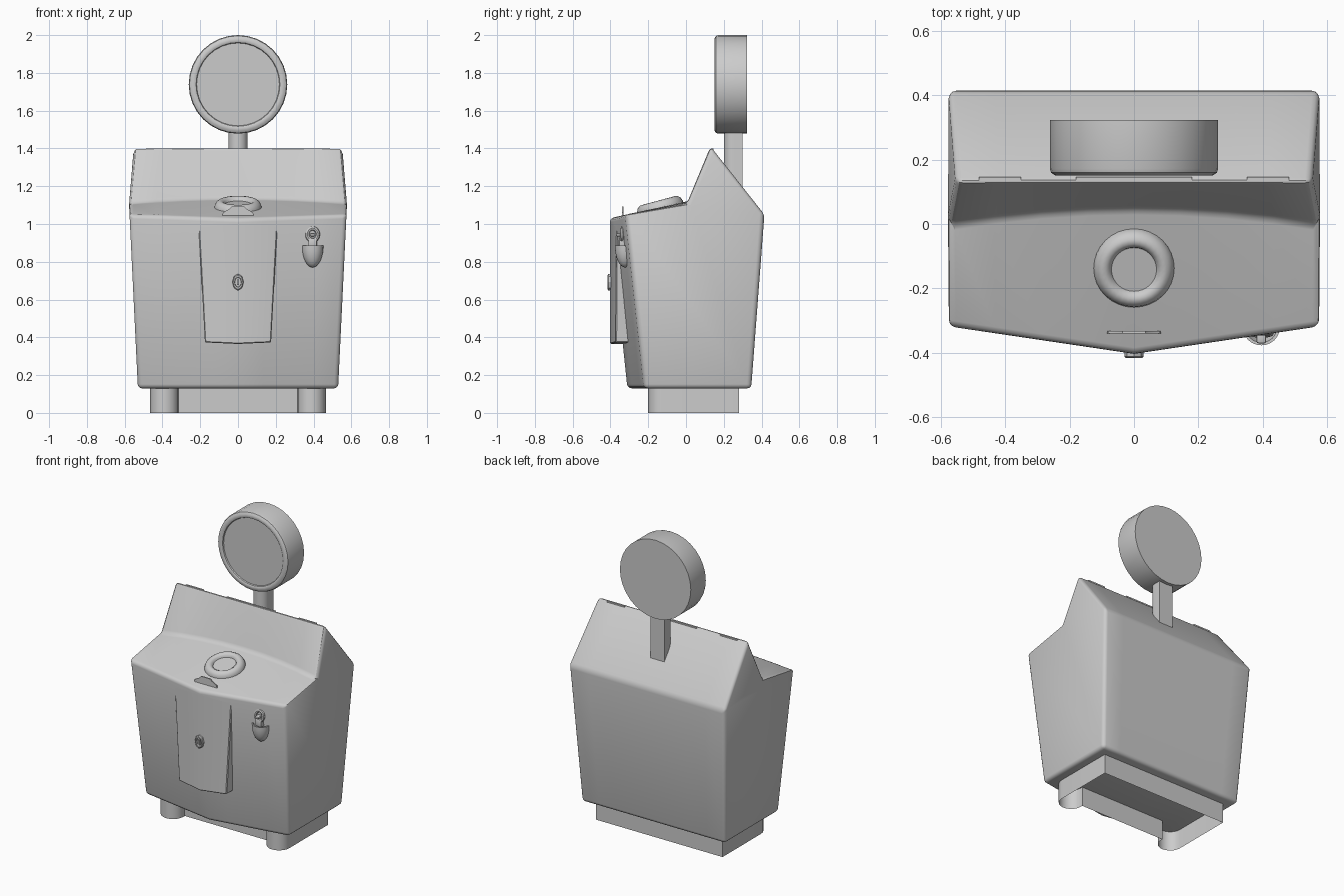
import bpy, bmesh, math
from mathutils import Matrix

cube = bpy.data.objects.get("Cube")
if cube:
    bpy.data.objects.remove(cube, do_unlink=True)

grey = bpy.data.materials.new("light_grey")
grey.use_nodes = True
grey.diffuse_color = (0.6, 0.6, 0.6, 1)
grey.node_tree.nodes["Principled BSDF"].inputs["Base Color"].default_value = (0.6, 0.6, 0.6, 1)


def finish(name, bm, bevel=0, segments=3, limit=25, angle=30):
    """Turn a bmesh into a shaded object with an optional bevel."""
    bmesh.ops.recalc_face_normals(bm, faces=bm.faces)
    mesh = bpy.data.meshes.new(name)
    bm.to_mesh(mesh)
    bm.free()
    mesh.materials.append(grey)
    ob = bpy.data.objects.new(name, mesh)
    bpy.context.collection.objects.link(ob)
    bpy.ops.object.select_all(action='DESELECT')
    ob.select_set(True)
    bpy.context.view_layer.objects.active = ob
    if bevel:
        mod = ob.modifiers.new("Bevel", 'BEVEL')
        mod.width, mod.segments = bevel, segments
        mod.limit_method, mod.angle_limit = 'ANGLE', math.radians(limit)
        bpy.ops.object.modifier_apply(modifier=mod.name)
    bpy.ops.object.shade_smooth_by_angle(angle=math.radians(angle))
    return ob


def loft(bm, sections):
    """Bridge closed sections that have equal point counts."""
    rings = [[bm.verts.new(p) for p in s] for s in sections]
    n = len(rings[0])
    for a, b in zip(rings, rings[1:]):
        for i in range(n):
            j = (i + 1) % n
            bm.faces.new((a[i], a[j], b[j], b[i]))
    return rings


def prism(outline, z0, z1, caps=True):
    bm = bmesh.new()
    rings = loft(bm, [[(x, y, z) for x, y in outline] for z in (z0, z1)])
    if caps:
        for r in rings:
            bm.faces.new(r)
    return bm


def lathe(profile, steps, matrix):
    """Spin (radius, height) points about z, then place the result."""
    bm = bmesh.new()
    verts = [bm.verts.new((r, 0, h)) for r, h in profile]
    edges = [bm.edges.new(p) for p in zip(verts, verts[1:])]
    bmesh.ops.spin(bm, geom=verts + edges, axis=(0, 0, 1), cent=(0, 0, 0),
                   steps=steps, angle=math.tau)
    bmesh.ops.remove_doubles(bm, verts=bm.verts, dist=1e-4)
    bm.transform(matrix)
    return bm


def arc(cx, cy, r, a0, a1, n):
    """Arc points, angles in degrees."""
    angles = [math.radians(a0 + (a1 - a0) * i / n) for i in range(n + 1)]
    return [(cx + r * math.cos(a), cy + r * math.sin(a)) for a in angles]


def box(bm, centre, size):
    bmesh.ops.create_cube(bm, size=1, matrix=Matrix.Translation(centre)
                          @ Matrix.Diagonal((*size, 1)))


# Cabinet: gabled profile swept across the width, front bowed to a centre crease
def body_section(f):
    a = abs(f)
    pts = [(-0.31 + 0.09 * a, 0.13), (0.345, 0.13), (0.415, 1.05), (0.13, 1.41),
           (0.05 - 0.05 * f * f, 1.13 - 0.025 * f * f), (-0.405 + 0.085 * a, 1.03 + 0.02 * a)]
    width = lambda z: 0.53 + 0.047 * (z - 0.13) / 0.975 if z < 1.2 else 0.552
    return [(f * width(z), y, z) for y, z in pts]


bm = bmesh.new()
rings = loft(bm, [body_section(i / 4) for i in range(-4, 5)])
for r in (rings[0], rings[-1]):
    bm.faces.new((r[0], r[1], r[2], r[4], r[5]))
    bm.faces.new((r[2], r[3], r[4]))
finish("cabinet", bm, bevel=0.022)

# Hollow base skirt with two rounded front feet
half = [(0.465, 0.28)] + arc(0.39, -0.125, 0.075, 0, -180, 10) + [(0.315, -0.11)]
outline = half + [(-x, y) for x, y in reversed(half)]
finish("base_skirt", prism(outline, 0, 0.15, caps=False))

# Front door panel, folded along its centre
bm = bmesh.new()
rings = loft(bm, [[(s * 0.175, -0.402 + 0.03 * abs(s), 0.365 + 0.008 * abs(s)),
                   (s * 0.21, -0.402 + 0.034 * abs(s), 1.01),
                   (s * 0.21, -0.28, 1.01),
                   (s * 0.175, -0.28, 0.365 + 0.008 * abs(s))] for s in (-1, 0, 1)])
for r in (rings[0], rings[-1]):
    bm.faces.new(r)
finish("door_panel", bm, bevel=0.005, segments=1)

# Door lock: elongated octagonal rim with a sunken face
upright = Matrix.Rotation(math.radians(90), 4, 'X')
place = Matrix.Translation((0, -0.395, 0.692)) @ Matrix.Diagonal((0.75, 1, 1.1, 1)) @ upright
finish("door_lock", lathe([(0.04, 0), (0.04, 0.016), (0.034, 0.02), (0.025, 0.02),
                           (0.023, 0.01), (0, 0.01)], 8, place))
bm = bmesh.new()
box(bm, (0, -0.409, 0.692), (0.012, 0.01, 0.03))
finish("lock_slot", bm)

# Raised dispensing ring on the sloping top
place = Matrix.Translation((0, -0.138, 1.092)) @ Matrix.Rotation(math.radians(15), 4, 'X')
finish("top_ring", lathe([(0, 0.012), (0.07, 0.012), (0.075, 0.024), (0.088, 0.033),
                          (0.102, 0.032), (0.117, 0.02), (0.125, 0), (0.125, -0.03)],
                         32, place), angle=40)

# Thin upright tab in front of the ring
tab = [(-0.085, 1.035), (0.085, 1.035), (0.08, 1.06), (0.045, 1.08),
       (0.035, 1.092), (-0.035, 1.092), (-0.045, 1.08), (-0.08, 1.06)]
bm = bmesh.new()
rings = loft(bm, [[(x, y, z) for x, z in tab] for y in (-0.34, -0.332)])
for r in rings:
    bm.faces.new(r)
finish("top_tab", bm)

# Hinge plates along the ridge
bm = bmesh.new()
for x, w in ((-0.415, 0.13), (0.415, 0.13), (0, 0.36)):
    box(bm, (x, 0.139, 1.396), (w, 0.012, 0.009))
finish("ridge_plates", bm)

# Cap catcher: lower half of a bowl against the front, with a hollow top
place = Matrix.Translation((0.395, -0.322, 0.885)) @ Matrix.Diagonal((1, 0.95, 1, 1))
bowl = [(0.057 * math.cos(a), -0.115 * math.sin(a))
        for a in [math.pi / 2 * i / 8 for i in range(8, -1, -1)]]
finish("catcher_bowl", lathe(bowl + [(0.048, 0), (0.035, -0.04), (0, -0.06)], 24, place))

# Opener above the catcher: loop, hooked lip and backing tongue
place = (Matrix.Translation((0.395, -0.338, 0.945)) @ Matrix.Rotation(math.radians(-6), 4, 'X')
         @ Matrix.Diagonal((1, 1, 1.15, 1)) @ upright)
loop = [(0.028 + x, y) for x, y in arc(0, 0, 0.011, 0, 360, 8)]
finish("opener_loop", lathe(loop, 20, place))
bm = bmesh.new()
box(bm, (0.395, -0.335, 0.9), (0.045, 0.035, 0.05))
box(bm, (0.395, -0.35, 0.942), (0.03, 0.04, 0.014))
finish("opener_lip", bm, bevel=0.006, segments=2)

# Sign post: rounded in front, flat behind
finish("sign_post", prism(arc(0, 0.25, 0.05, 180, 360, 12) + [(0.05, 0.3), (-0.05, 0.3)],
                          1.1, 1.52))

# Round sign with a bevelled rim and shallow recessed face
place = Matrix.Translation((0, 0.322, 1.739)) @ upright
finish("round_sign", lathe([(0, 0), (0.261, 0), (0.261, 0.15), (0.257, 0.163), (0.245, 0.171),
                            (0.23, 0.172), (0.222, 0.168), (0.219, 0.16), (0, 0.16)],
                           32, place), angle=35)
